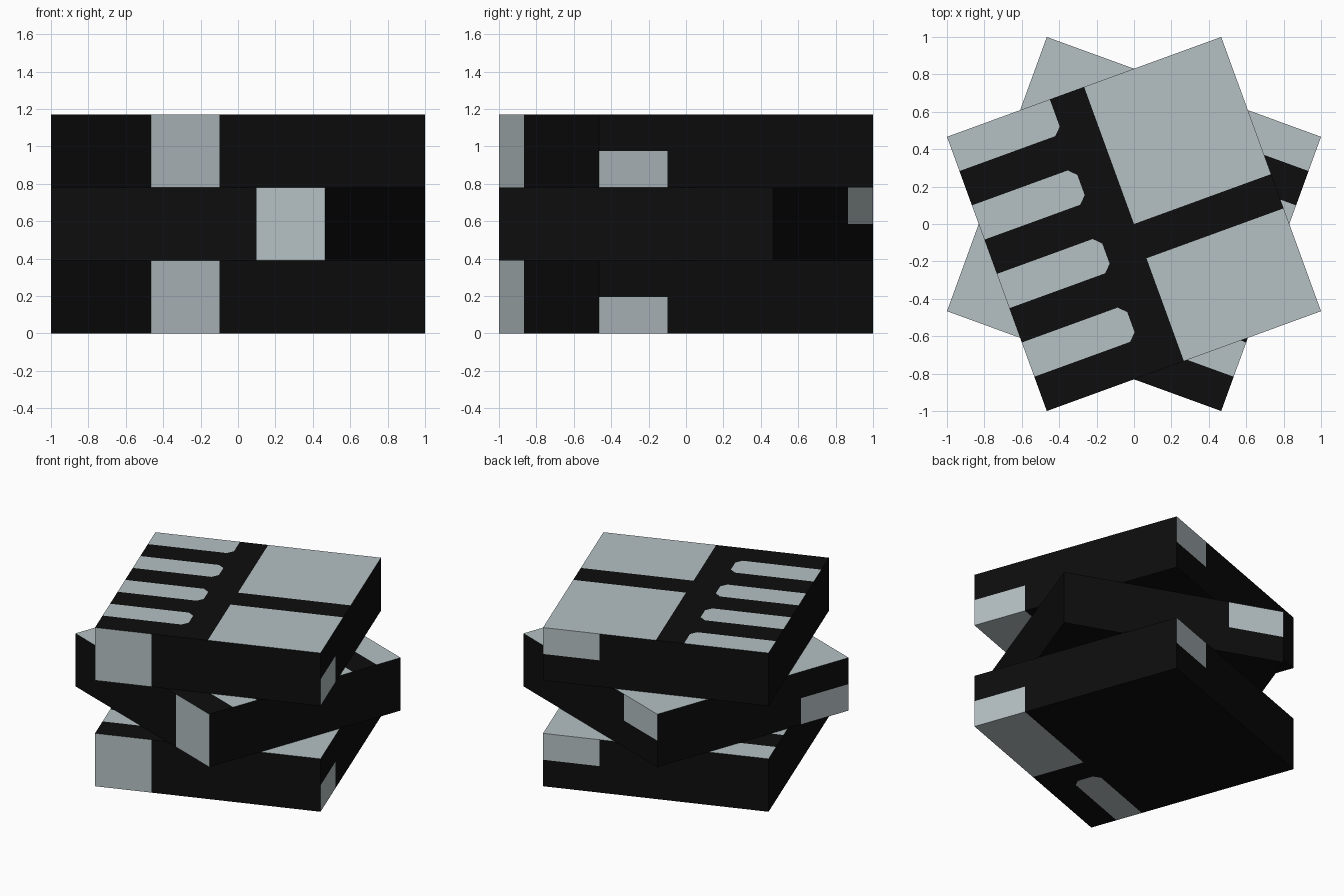
import bpy
import bmesh
import math
from mathutils import Matrix, Vector

cube = bpy.data.objects.get("Cube")
if cube:
    bpy.data.objects.remove(cube, do_unlink=True)

HALF = 0.78023           # half width of a slab
UNIT = HALF / 4          # pattern cell
THICK = UNIT * 2         # slab height
TURN = math.radians(20)
ROUND = 0.04             # clipped corner of a stripe
BLACK, GREY = 0, 1


def make_material(name, color):
    mat = bpy.data.materials.new(name)
    mat.use_nodes = True
    mat.diffuse_color = (*color, 1)
    bsdf = next(n for n in mat.node_tree.nodes if n.type == 'BSDF_PRINCIPLED')
    bsdf.inputs["Base Color"].default_value = (*color, 1)
    bsdf.inputs["Roughness"].default_value = 0.8
    return mat


materials = [make_material("black", (0.004, 0.004, 0.004)),
             make_material("pale grey", (0.46, 0.53, 0.55))]


def is_grey(c, n):
    """Pattern rule; c is the face centre in cells, n its normal."""
    if abs(n.z) > 0.5:
        stripe = c.x < -1 and math.floor(c.y) % 2 == 1
        panel = c.x > 0 and (c.y > 0 or c.y < -1)
        return (stripe or panel) and (n.z > 0 or c.y < -2)
    if n.y < -0.5:
        return c.x < -2
    if n.y > 0.5:
        return c.x > 2 and c.z > 1
    return n.x > 0 and c.y < -2 and c.z < 1


def clip_corner(bm, face, vert):
    """Cut one corner off a grey face; returns the remaining face."""
    edges = [e for e in vert.link_edges if e in face.edges[:]]
    ends = [bmesh.utils.edge_split(e, vert, ROUND / e.calc_length())[1] for e in edges]
    other = bmesh.utils.face_split(face, *ends)[0]
    small, large = sorted((face, other), key=lambda f: len(f.verts))
    small.material_index = BLACK
    return large


def make_slab(name, level, mirrored):
    bm = bmesh.new()
    bmesh.ops.create_cube(bm, size=1, matrix=Matrix.Translation((0, 0, UNIT))
                          @ Matrix.Diagonal((2 * HALF, 2 * HALF, THICK, 1)))

    # Cut the block along the pattern cells
    cuts = [(axis, i) for axis in (0, 1) for i in range(-3, 4)] + [(2, 1)]
    for axis, i in cuts:
        normal = Vector((0, 0, 0))
        normal[axis] = 1
        bmesh.ops.bisect_plane(bm, geom=bm.verts[:] + bm.edges[:] + bm.faces[:],
                               plane_co=normal * (i * UNIT), plane_no=normal)

    # Colour the cells
    bm.normal_update()
    stripe_ends = []
    for f in bm.faces:
        c = f.calc_center_median() / UNIT
        f.material_index = GREY if is_grey(c, f.normal) else BLACK
        if f.material_index == GREY and abs(f.normal.z) > 0.5 and -2 < c.x < -1:
            stripe_ends.append(f)

    # Clip the inner corners of the stripes
    for f in stripe_ends:
        corners = [v for v in f.verts
                   if abs(v.co.x + UNIT) < 0.001 and abs(v.co.y) < HALF - 0.01]
        for v in corners:
            f = clip_corner(bm, f, v)

    # Merge cells of equal colour, then turn the slab
    bmesh.ops.dissolve_limit(bm, angle_limit=0.01, verts=bm.verts[:],
                             edges=bm.edges[:], delimit={'MATERIAL'})
    flip = Matrix.Diagonal((-1 if mirrored else 1, 1, 1, 1))
    bm.transform(flip @ Matrix.Rotation(TURN, 4, 'Z'))
    if mirrored:
        bmesh.ops.reverse_faces(bm, faces=bm.faces[:])

    mesh = bpy.data.meshes.new(name)
    bm.to_mesh(mesh)
    bm.free()
    for mat in materials:
        mesh.materials.append(mat)
    obj = bpy.data.objects.new(name, mesh)
    obj.location.z = level * THICK
    bpy.context.collection.objects.link(obj)


for level, name in enumerate(("bottom_slab", "middle_slab", "top_slab")):
    make_slab(name, level, mirrored=(level == 1))
